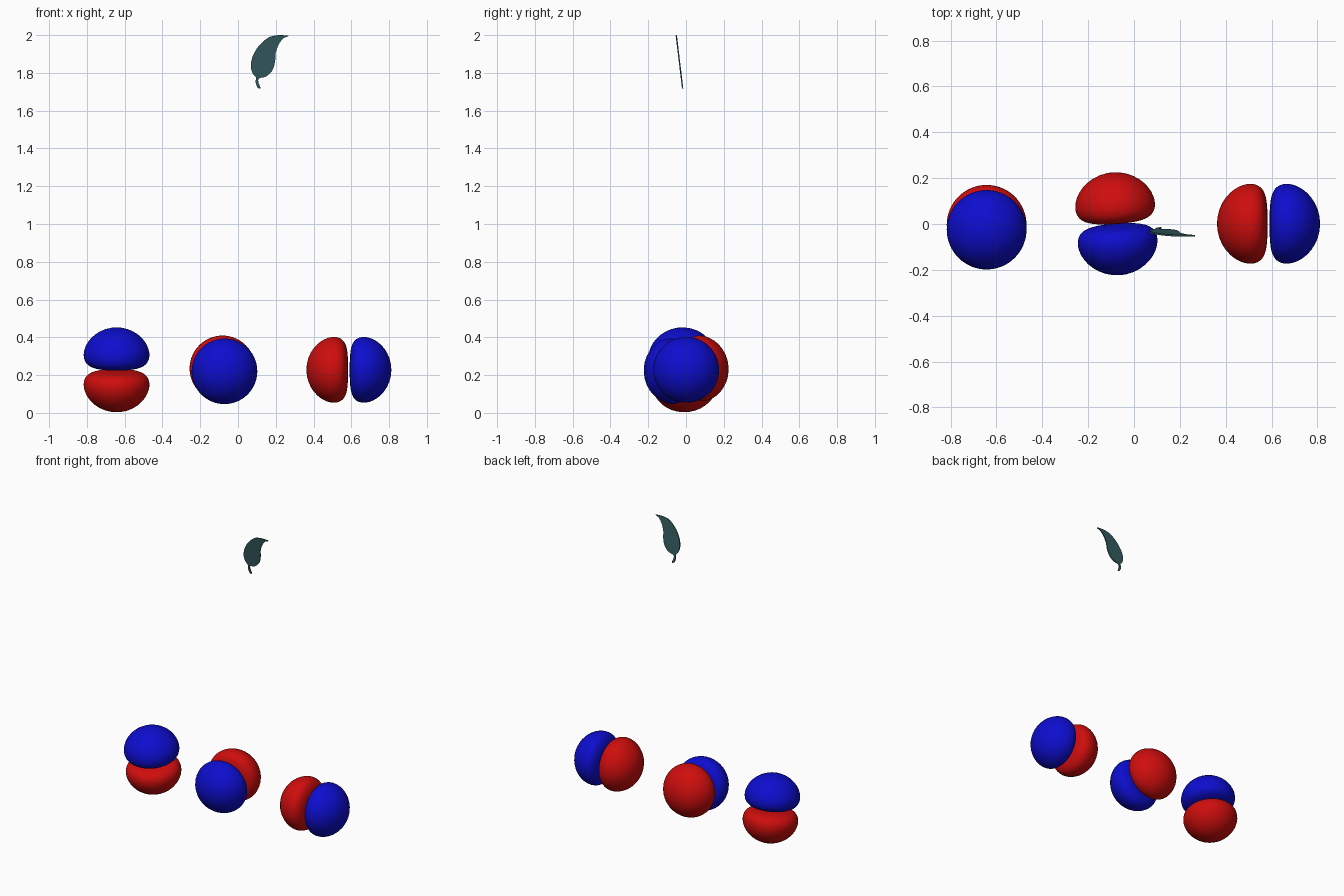
import bpy, bmesh, math
from mathutils import Vector

if "Cube" in bpy.data.objects:
    bpy.data.objects.remove(bpy.data.objects["Cube"])


def material(name, rgb):
    m = bpy.data.materials.new(name)
    m.diffuse_color = (*rgb, 1)
    m.use_nodes = True
    m.node_tree.nodes["Principled BSDF"].inputs["Base Color"].default_value = m.diffuse_color
    return m


BLUE = material("blue", (0.004, 0.004, 0.62))
RED = material("red", (0.62, 0.004, 0.004))
GREEN = material("leaf_green", (0.035, 0.105, 0.115))

R, C = 0.225, 0.004             # lobe reach and gap from the centre
B2 = R * R / math.log(R / C)    # falloff of the lobe surface


def lobe(name, centre, axis, mat, rings=40, segments=64):
    """Lathe one dumbbell lobe: flat near the centre, domed outside."""
    bm = bmesh.new()
    prof = []
    for i in range(rings + 1):
        r = C + (R - C) * (1 - math.cos(math.pi * i / rings)) / 2
        h = C * math.exp(r * r / B2)
        rho = math.sqrt(max(r * r - h * h, 0)) * 0.985 if 0 < i < rings else 0
        prof.append(bm.verts.new((rho, 0, h)))
    edges = [bm.edges.new(p) for p in zip(prof, prof[1:])]
    bmesh.ops.spin(bm, geom=prof + edges, cent=(0, 0, 0), axis=(0, 0, 1),
                   angle=2 * math.pi, steps=segments)
    bmesh.ops.remove_doubles(bm, verts=bm.verts, dist=1e-5)
    bmesh.ops.recalc_face_normals(bm, faces=bm.faces)
    for f in bm.faces:
        f.smooth = True
    me = bpy.data.meshes.new(name)
    bm.to_mesh(me)
    bm.free()
    me.materials.append(mat)
    ob = bpy.data.objects.new(name, me)
    bpy.context.collection.objects.link(ob)
    ob.location = centre
    ob.rotation_mode = 'QUATERNION'
    ob.rotation_quaternion = Vector(axis).to_track_quat('Z', 'Y')


# three two-lobed orbitals, axis points towards the blue lobe
for label, centre, axis in [
        ("vertical", (-0.643, -0.014, 0.228), (0, -0.14, 1)),
        ("depth", (-0.077, 0.001, 0.228), (0.07, -1, -0.10)),
        ("sideways", (0.587, 0.001, 0.228), (1, 0, 0))]:
    lobe(label + "_blue_lobe", centre, axis, BLUE)
    lobe(label + "_red_lobe", centre, [-a for a in axis], RED)


def smooth_loop(pts, n=5):
    """Closed Catmull-Rom curve through the points."""
    out, k = [], len(pts)
    for i in range(k):
        a, b, c, d = (Vector(pts[(i + j - 1) % k]) for j in range(4))
        for s in range(n):
            t = s / n
            out.append(0.5 * (2 * b + (c - a) * t + (2 * a - 5 * b + 4 * c - d) * t * t
                              + (3 * b - a - 3 * c + d) * t ** 3))
    return out


# thin leaf with a curled tip and a short stem, leaning slightly forward
outline = [(0.267, 1.996), (0.232, 1.999), (0.195, 1.997), (0.157, 1.984),
           (0.110, 1.942), (0.078, 1.888), (0.068, 1.835), (0.078, 1.797),
           (0.095, 1.776), (0.093, 1.752), (0.104, 1.722), (0.119, 1.719),
           (0.108, 1.750), (0.112, 1.771), (0.150, 1.782), (0.182, 1.814),
           (0.196, 1.860), (0.200, 1.908), (0.217, 1.953), (0.240, 1.983)]
bm = bmesh.new()
bm.faces.new([bm.verts.new((p.x, -0.018 - 0.12 * (p.y - 1.72), min(p.y, 2.0)))
              for p in smooth_loop(outline)])
bmesh.ops.triangulate(bm, faces=bm.faces)
me = bpy.data.meshes.new("leaf")
bm.to_mesh(me)
bm.free()
me.materials.append(GREEN)
leaf = bpy.data.objects.new("leaf", me)
bpy.context.collection.objects.link(leaf)
solid = leaf.modifiers.new("thickness", 'SOLIDIFY')
solid.thickness = 0.007
solid.offset = 0
